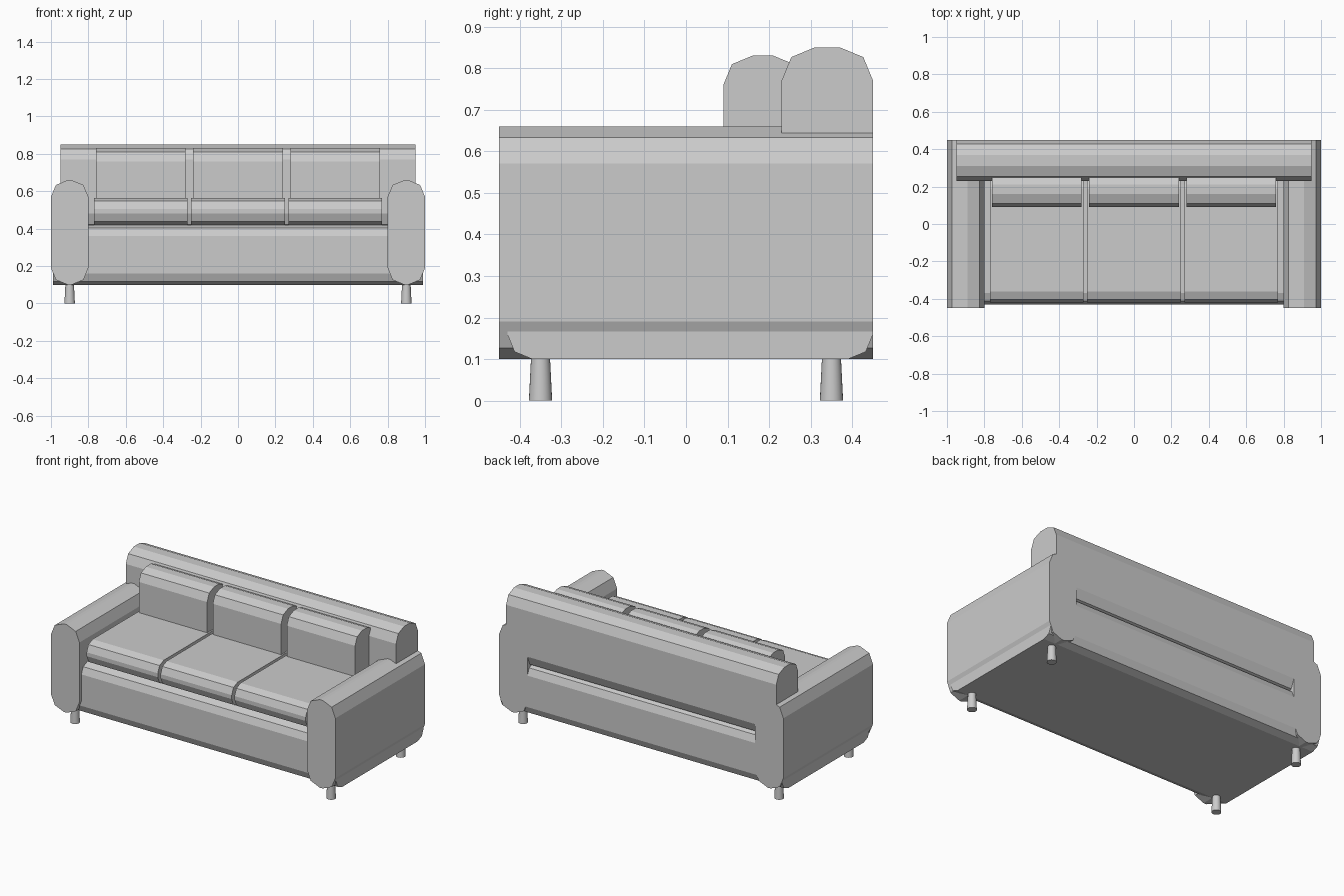
import bpy, bmesh

if "Cube" in bpy.data.objects:
    bpy.data.objects.remove(bpy.data.objects["Cube"])

grey = bpy.data.materials.new("soft grey")
grey.diffuse_color = (0.6, 0.6, 0.6, 1)
grey.use_nodes = True
grey.node_tree.nodes["Principled BSDF"].inputs["Base Color"].default_value = grey.diffuse_color


def rounded_box(name, lo, hi, axis, bevel):
    """Box from lo to hi whose four edges along one axis get a two-step bevel."""
    bm = bmesh.new()
    bmesh.ops.create_cube(bm, size=1)
    for v in bm.verts:
        v.co = [lo[i] + (v.co[i] + 0.5) * (hi[i] - lo[i]) for i in range(3)]
    edges = [e for e in bm.edges
             if abs(e.verts[0].co[axis] - e.verts[1].co[axis]) > 1e-4]
    bmesh.ops.bevel(bm, geom=edges, offset=bevel, offset_type='OFFSET',
                    segments=2, profile=0.5, affect='EDGES')
    bmesh.ops.recalc_face_normals(bm, faces=bm.faces)
    mesh = bpy.data.meshes.new(name)
    bm.to_mesh(mesh)
    bm.free()
    mesh.materials.append(grey)
    obj = bpy.data.objects.new(name, mesh)
    bpy.context.collection.objects.link(obj)
    return obj


# Base and backrest run the full width
rounded_box("base", (-0.99, -0.43, 0.10), (0.99, 0.45, 0.42), 0, 0.06)
rounded_box("backrest", (-0.95, 0.23, 0.40), (0.95, 0.45, 0.85), 0, 0.08)

# Three seat cushions and three back cushions
for i, side in enumerate(("left", "middle", "right")):
    x = (i - 1) * 0.52
    rounded_box(side + "_seat_cushion", (x - 0.25, -0.42, 0.42), (x + 0.25, 0.25, 0.565), 0, 0.06)
    rounded_box(side + "_back_cushion", (x - 0.24, 0.09, 0.49), (x + 0.24, 0.28, 0.83), 0, 0.07)

# Armrests and tapered legs on both sides
for s, side in ((-1, "left"), (1, "right")):
    rounded_box(side + "_armrest", (s * 0.9 - 0.1, -0.45, 0.10), (s * 0.9 + 0.1, 0.45, 0.66), 1, 0.09)
    for y, end in ((-0.35, "front"), (0.35, "back")):
        bpy.ops.mesh.primitive_cone_add(vertices=24, radius1=0.028, radius2=0.022,
                                        depth=0.12, location=(s * 0.9, y, 0.06))
        leg = bpy.context.object
        leg.name = f"{end}_{side}_leg"
        leg.data.materials.append(grey)
        bpy.ops.object.shade_smooth_by_angle()
